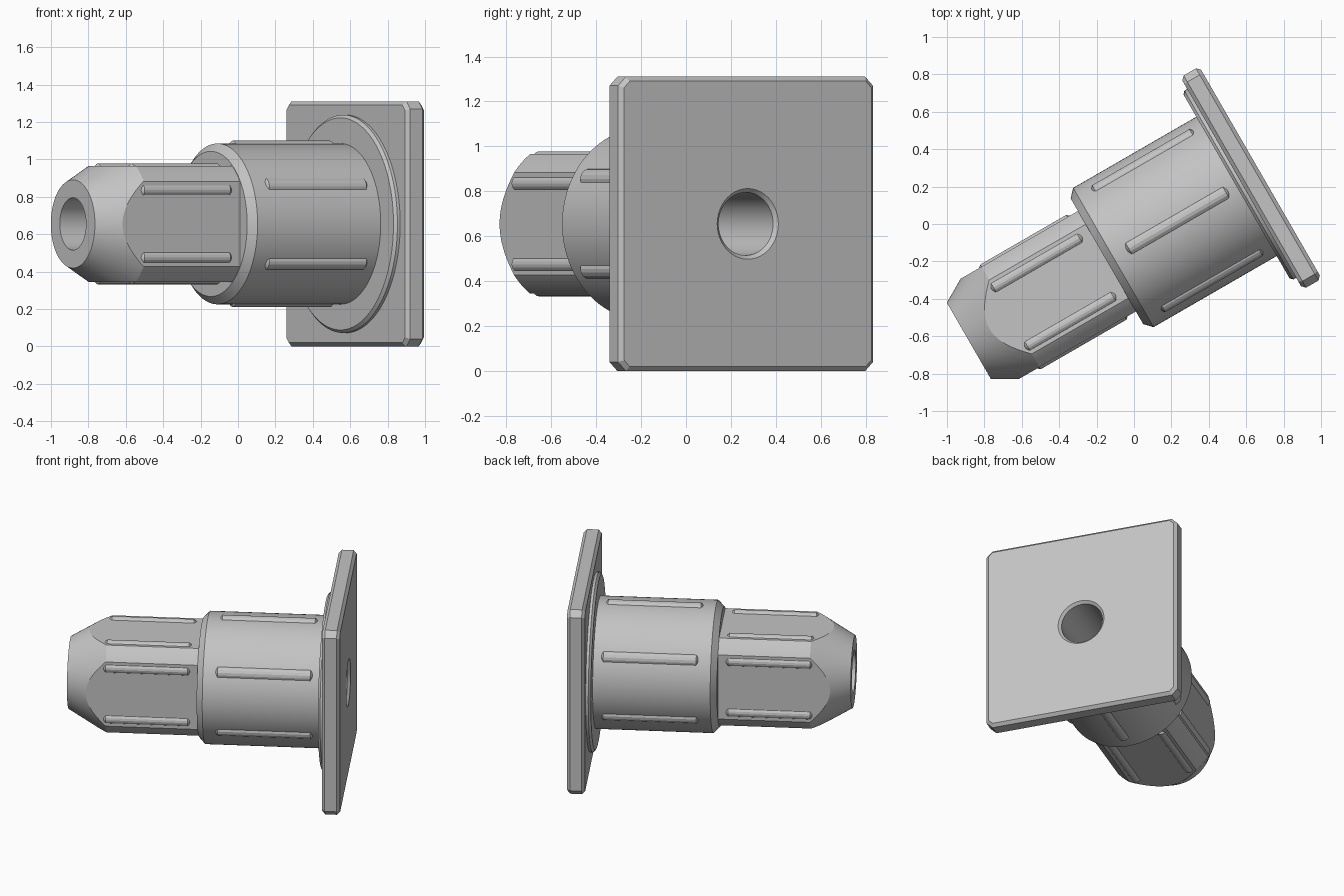
import bpy, bmesh, math
from mathutils import Matrix, Vector

if "Cube" in bpy.data.objects:
    bpy.data.objects.remove(bpy.data.objects["Cube"])

# Parts are built along local X (small nose at -X, plate at +X), then turned 30 degrees
PLACE = Matrix.Rotation(math.radians(30), 4, 'Z') @ Matrix.Translation((0, -0.10, 0))
PLACE = Matrix.Translation((0, 0, 0.655)) @ PLACE
BORE = 0.14

steel = bpy.data.materials.new("steel_grey")
steel.diffuse_color = (0.55, 0.55, 0.55, 1)
steel.use_nodes = True
steel.node_tree.nodes["Principled BSDF"].inputs["Base Color"].default_value = steel.diffuse_color


def finish(bm, name):
    bmesh.ops.recalc_face_normals(bm, faces=bm.faces[:])
    me = bpy.data.meshes.new(name)
    bm.to_mesh(me)
    bm.free()
    me.materials.append(steel)
    ob = bpy.data.objects.new(name, me)
    bpy.context.collection.objects.link(ob)
    ob.matrix_world = PLACE
    return ob


def smooth(ob):
    bpy.ops.object.select_all(action='DESELECT')
    ob.select_set(True)
    bpy.context.view_layer.objects.active = ob
    bpy.ops.object.shade_smooth_by_angle(angle=math.radians(22))


def revolve(bm, profile, n=96, closed=True, offset=(0, 0, 0)):
    """Turn (x, radius) points around the X axis; a closed profile makes a tube."""
    off = Vector(offset)
    rings = []
    for x, r in profile:
        if r == 0:
            rings.append([bm.verts.new(Vector((x, 0, 0)) + off)] * n)
        else:
            rings.append([bm.verts.new(Vector((x, r * math.cos(2 * math.pi * i / n),
                                               r * math.sin(2 * math.pi * i / n))) + off)
                          for i in range(n)])
    pairs = list(zip(rings, rings[1:]))
    if closed:
        pairs.append((rings[-1], rings[0]))
    for a, b in pairs:
        for i in range(n):
            j = (i + 1) % n
            vs = list(dict.fromkeys((a[i], a[j], b[j], b[i])))
            bm.faces.new(vs)


def rib(bm, x0, x1, r, y, z):
    """Half-sunk rounded bar with tapered ends."""
    revolve(bm, [(x0, 0), (x0 + 0.04, r), (x1 - 0.04, r), (x1, 0)],
            n=16, closed=False, offset=(0, y, z))


# Nose: tapered turned bar with four milled flats
bm = bmesh.new()
revolve(bm, [(-1.077, BORE), (-1.077, 0.236), (-0.82, 0.385), (-0.2, 0.385), (-0.2, BORE)])
for k in range(4):
    a = k * math.pi / 2
    d = Vector((0, math.cos(a), math.sin(a)))
    cut = bmesh.ops.bisect_plane(bm, geom=bm.verts[:] + bm.edges[:] + bm.faces[:],
                                 plane_co=d * 0.31, plane_no=d, clear_outer=True)
    edges = [g for g in cut['geom_cut'] if isinstance(g, bmesh.types.BMEdge)]
    bmesh.ops.edgeloop_fill(bm, edges=edges)
smooth(finish(bm, "nose"))

# Two ribs on each nose flat
bm = bmesh.new()
for k in range(4):
    a = k * math.pi / 2
    for side in (-0.18, 0.18):
        h = 0.288
        rib(bm, -0.86, -0.25, 0.035,
            h * math.cos(a) - side * math.sin(a), h * math.sin(a) + side * math.cos(a))
smooth(finish(bm, "nose_ribs"))

# Thick barrel with chamfered shoulder
bm = bmesh.new()
revolve(bm, [(-0.225, BORE), (-0.225, 0.388), (-0.185, 0.43), (0.6, 0.43), (0.6, BORE)])
smooth(finish(bm, "barrel"))

# Six ribs around the barrel, one at the top
bm = bmesh.new()
for k in range(6):
    a = math.pi / 2 + k * math.pi / 3
    rib(bm, -0.13, 0.55, 0.045, 0.4 * math.cos(a), 0.4 * math.sin(a))
smooth(finish(bm, "barrel_ribs"))

# Thin round collar against the plate
bm = bmesh.new()
revolve(bm, [(0.575, BORE), (0.575, 0.567), (0.59, 0.583), (0.615, 0.583), (0.615, BORE)])
smooth(finish(bm, "collar"))

# Square plate: clipped corners, then chamfered rims
bm = bmesh.new()
bmesh.ops.create_cube(bm, size=1, matrix=Matrix.Translation((0.665, 0, 0))
                      @ Matrix.Diagonal((0.116, 1.31, 1.31, 1)))
corner = [e for e in bm.edges if abs(e.verts[0].co.x - e.verts[1].co.x) > 0.05]
bmesh.ops.bevel(bm, geom=corner, offset=0.04, segments=1, affect='EDGES')
rim = [e for e in bm.edges if abs(e.verts[0].co.x - e.verts[1].co.x) < 0.01]
bmesh.ops.bevel(bm, geom=rim, offset=0.02, segments=1, affect='EDGES')
plate = finish(bm, "square_plate")

# Countersunk hole through the plate
bm = bmesh.new()
revolve(bm, [(0.5, 0), (0.5, BORE), (0.706, BORE), (0.723, 0.157), (0.8, 0.157), (0.8, 0)],
        closed=False)
cutter = finish(bm, "hole_cutter")
cutter.hide_render = True
mod = plate.modifiers.new("hole", 'BOOLEAN')
mod.operation = 'DIFFERENCE'
mod.solver = 'EXACT'
mod.object = cutter
bpy.context.view_layer.update()
bpy.ops.object.select_all(action='DESELECT')
plate.select_set(True)
bpy.context.view_layer.objects.active = plate
bpy.ops.object.modifier_apply(modifier=mod.name)
bpy.data.objects.remove(cutter)
smooth(plate)
